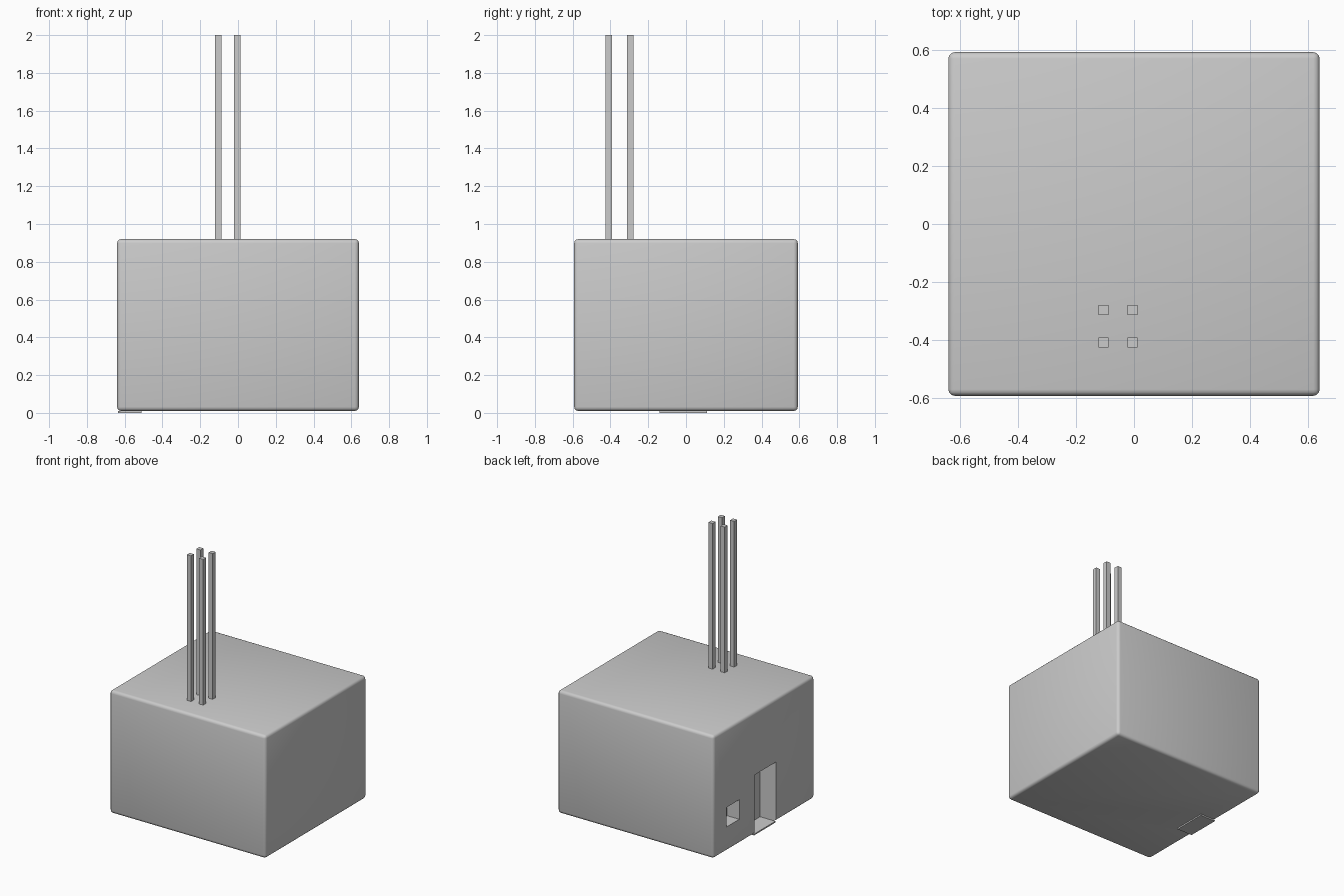
import bpy

if "Cube" in bpy.data.objects:
    bpy.data.objects.remove(bpy.data.objects["Cube"])


def box(name, lo, hi):
    """Axis-aligned box between two corners."""
    bpy.ops.mesh.primitive_cube_add(size=1, location=[(a + b) / 2 for a, b in zip(lo, hi)])
    ob = bpy.context.object
    ob.name = name
    ob.scale = [b - a for a, b in zip(lo, hi)]
    bpy.ops.object.transform_apply(location=False, rotation=False, scale=True)
    return ob


def apply(ob, mod):
    bpy.context.view_layer.objects.active = ob
    bpy.ops.object.modifier_apply(modifier=mod.name)


def cut(ob, lo, hi):
    """Carve a box-shaped recess out of an object."""
    cutter = box("cutter", lo, hi)
    cutter.hide_render = True
    mod = ob.modifiers.new("cut", 'BOOLEAN')
    mod.operation = 'DIFFERENCE'
    mod.solver = 'EXACT'
    mod.object = cutter
    apply(ob, mod)
    bpy.data.objects.remove(cutter)


# House block with softly rounded edges
house = box("house_block", (-0.64, -0.592, 0.01), (0.64, 0.592, 0.92))
bev = house.modifiers.new("bevel", 'BEVEL')
bev.width = 0.022
bev.segments = 3
apply(house, bev)

# Doorway and window recesses in the left wall
cut(house, (-0.70, -0.14, -0.05), (-0.51, 0.11, 0.45))
cut(house, (-0.70, 0.29, 0.19), (-0.54, 0.44, 0.335))
bpy.ops.object.select_all(action='DESELECT')
house.select_set(True)
bpy.context.view_layer.objects.active = house
bpy.ops.object.shade_smooth_by_angle()

# Floor of the doorway, just below the block
box("doorway_floor", (-0.635, -0.14, 0.0), (-0.51, 0.11, 0.01))

# Four square posts on the roof
h = 0.017
for x, side in ((-0.105, "left"), (-0.005, "right")):
    for y, end in ((-0.408, "front"), (-0.296, "back")):
        box(f"roof_post_{end}_{side}", (x - h, y - h, 0.91), (x + h, y + h, 2.0))
